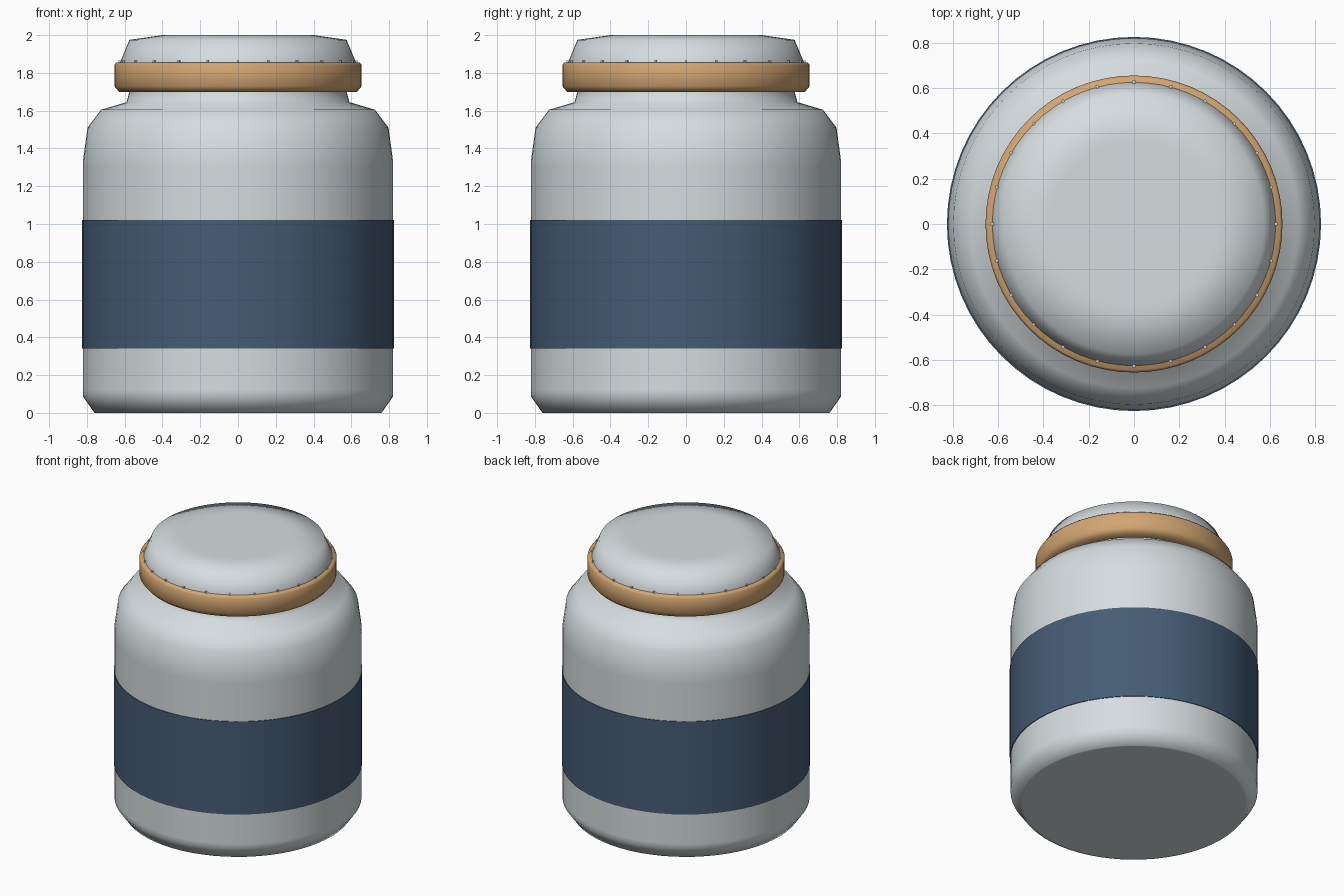
import bpy, bmesh, math
from mathutils import Matrix

SEGMENTS = 64

cube = bpy.data.objects.get("Cube")
if cube:
    bpy.data.objects.remove(cube, do_unlink=True)


def material(name, rgb):
    m = bpy.data.materials.new(name)
    m.use_nodes = True
    m.diffuse_color = (*rgb, 1)
    m.node_tree.nodes["Principled BSDF"].inputs["Base Color"].default_value = (*rgb, 1)
    return m


def finish(name, bm, mat, angle):
    bmesh.ops.recalc_face_normals(bm, faces=bm.faces)
    mesh = bpy.data.meshes.new(name)
    bm.to_mesh(mesh)
    bm.free()
    mesh.materials.append(mat)
    obj = bpy.data.objects.new(name, mesh)
    bpy.context.collection.objects.link(obj)
    bpy.ops.object.select_all(action="DESELECT")
    obj.select_set(True)
    bpy.context.view_layer.objects.active = obj
    bpy.ops.object.shade_smooth_by_angle(angle=math.radians(angle))
    return obj


def lathe(name, profile, mat, closed=False, angle=60):
    """Spin a (radius, height) profile around the z axis."""
    bm = bmesh.new()
    verts = [bm.verts.new((r, 0, z)) for r, z in profile]
    edges = [bm.edges.new(pair) for pair in zip(verts, verts[1:])]
    if closed:
        edges.append(bm.edges.new((verts[-1], verts[0])))
    bmesh.ops.spin(bm, geom=verts + edges, cent=(0, 0, 0), axis=(0, 0, 1),
                   angle=math.tau, steps=SEGMENTS, use_duplicate=False)
    bmesh.ops.remove_doubles(bm, verts=bm.verts, dist=0.0005)
    return finish(name, bm, mat, angle)


pale = material("pale grey", (0.67, 0.72, 0.74))
blue = material("slate blue", (0.060, 0.106, 0.175))
tan = material("tan", (0.65, 0.38, 0.17))

# Jar body with chamfered foot, rounded shoulder and neck
lathe("jar_body", [(0, 0), (0.74, 0), (0.76, 0), (0.82, 0.085), (0.82, 0.12),
                   (0.82, 1.3), (0.82, 1.34), (0.797, 1.51), (0.725, 1.605),
                   (0.59, 1.645), (0.575, 1.70), (0.575, 1.80), (0, 1.80)], pale)

# Label wrapped round the body
lathe("label_band", [(0.815, 0.34), (0.825, 0.34), (0.825, 1.02), (0.815, 1.02)],
      blue, closed=True, angle=30)

# Collar under the lid
lathe("collar_ring", [(0.56, 1.70), (0.63, 1.70), (0.655, 1.73), (0.655, 1.84),
                      (0.645, 1.855), (0.56, 1.855)], tan, closed=True)

# Lid with a softened top edge
lathe("lid", [(0, 1.78), (0.625, 1.78), (0.625, 1.855), (0.575, 1.975),
              (0.40, 2.0), (0.36, 2.0), (0, 2.0)], pale)

# Small grip ribs round the lid skirt
ribs = bmesh.new()
for i in range(24):
    turn = Matrix.Rotation(math.tau * i / 24, 4, "Z")
    place = Matrix.Translation((0.622, 0, 1.83)) @ Matrix.Diagonal((0.022, 0.012, 0.07, 1))
    bmesh.ops.create_cube(ribs, size=1, matrix=turn @ place)
finish("lid_ribs", ribs, pale, 30)
